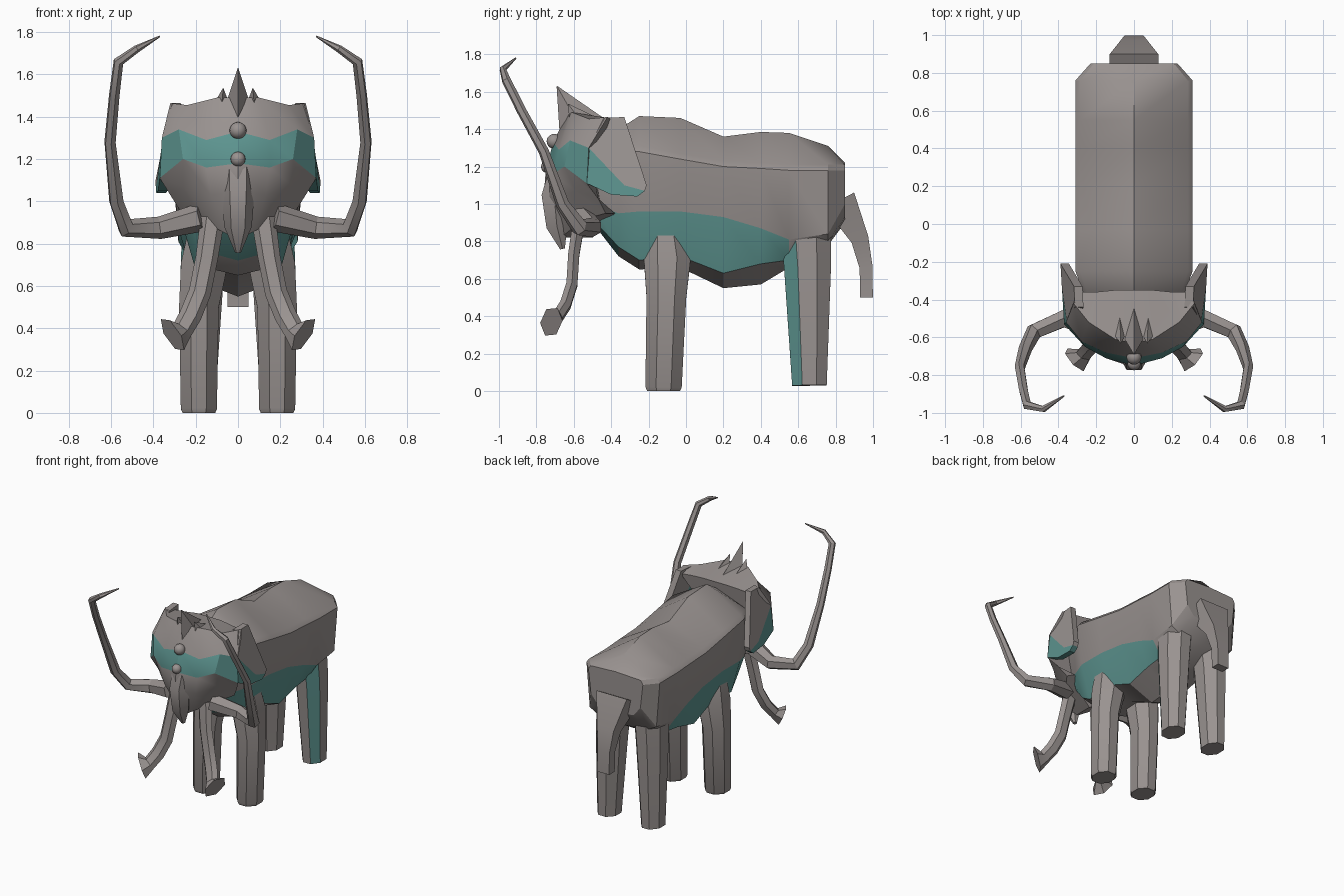
import bpy
import bmesh
from math import cos, sin, pi, radians
from mathutils import Vector

default_cube = bpy.data.objects.get("Cube")
if default_cube:
    bpy.data.objects.remove(default_cube, do_unlink=True)


def make_material(name, red, green, blue):
    material = bpy.data.materials.new(name)
    material.use_nodes = True
    colour = (red, green, blue, 1)
    material.diffuse_color = colour
    shader = material.node_tree.nodes["Principled BSDF"]
    shader.inputs["Base Color"].default_value = colour
    shader.inputs["Roughness"].default_value = 0.9
    return material


HIDE = make_material("warm grey hide", .32, .29, .28)
TEAL = make_material("teal paint", .11, .30, .28)
GREY_SLOT, TEAL_SLOT = range(2)


def finish(name, mesh_builder):
    """Turn a bmesh into a shaded object with both materials."""
    bmesh.ops.recalc_face_normals(mesh_builder, faces=mesh_builder.faces)
    mesh = bpy.data.meshes.new(name)
    mesh_builder.to_mesh(mesh)
    mesh_builder.free()
    mesh.materials.append(HIDE)
    mesh.materials.append(TEAL)
    part = bpy.data.objects.new(name, mesh)
    bpy.context.collection.objects.link(part)
    bpy.ops.object.select_all(action="DESELECT")
    part.select_set(True)
    bpy.context.view_layer.objects.active = part
    bpy.ops.object.shade_smooth_by_angle(angle=radians(28))
    return part


def loft(name, rings, closed=True, is_teal=lambda row, column: False):
    """Skin a list of point rings, then close whatever is left open."""
    builder = bmesh.new()
    rows = [[builder.verts.new(point) for point in ring] for ring in rings]
    count = len(rows[0])
    for row, (lower, upper) in enumerate(zip(rows, rows[1:])):
        for column in range(count if closed else count - 1):
            following = (column + 1) % count
            face = builder.faces.new((lower[column], lower[following],
                                      upper[following], upper[column]))
            face.material_index = TEAL_SLOT if is_teal(row, column) else GREY_SLOT
    bmesh.ops.holes_fill(builder, edges=builder.edges, sides=0)
    return finish(name, builder)


def tube(name, path, radii, sides, flat=(1, 1), phase=0.0):
    """Sweep a tapering polygon along a path without twisting it."""
    points = [Vector(point) for point in path]
    last = len(points) - 1
    across, previous, rings = None, None, []
    for index, (point, radius) in enumerate(zip(points, radii)):
        tangent = (points[min(index + 1, last)] - points[max(index - 1, 0)]).normalized()
        if across is None:
            across = Vector((0, 1, 0)).cross(tangent).normalized()
        else:
            across = previous.rotation_difference(tangent) @ across
        previous = tangent
        upward = tangent.cross(across)
        angles = [phase + 2 * pi * step / sides for step in range(sides)]
        rings.append([point + radius * (across * cos(angle) * flat[0] + upward * sin(angle) * flat[1])
                      for angle in angles])
    return loft(name, rings)


def mirrored(point, side):
    return (point[0] * side, point[1], point[2])


# Body stations: y, half width, ridge, shoulder, band top, band bottom, keel
stations = [
    (-.5, .2, 1.3, 1.2, 1, .92, .9),
    (-.36, .27, 1.4, 1.3, .95, .77, .72),
    (-.25, .31, 1.47, 1.3, .96, .7, .65),
    (-.03, .31, 1.46, 1.26, .96, .72, .66),
    (.2, .31, 1.36, 1.22, .93, .63, .55),
    (.4, .31, 1.385, 1.21, .87, .68, .57),
    (.55, .31, 1.38, 1.2, .81, .7, .66),
    (.76, .31, 1.31, 1.2, .84, .8, .78),
    (.85, .23, 1.22, 1.2, 1, .93, .9),
]


def body_ring(y, width, ridge, shoulder, band_top, band_bottom, keel):
    half = [(0, y, ridge), (width * .92, y, shoulder + .01), (width, y, shoulder - .02),
            (width * .91, y, band_top), (width * .67, y, band_bottom), (0, y, keel)]
    return half + [mirrored(point, -1) for point in half[-2:0:-1]]


def body_paint(row, column):
    side_band = column in (3, 6) and row < 6
    chest = column in (4, 5) and row < 1
    return side_band or chest


loft("body", [body_ring(*station) for station in stations], is_teal=body_paint)

# Head rows from crown to throat, each from the centre line outwards
head_rows = [
    [(0, -.35, 1.45), (.1, -.35, 1.45), (.2, -.36, 1.44), (.3, -.36, 1.43)],
    [(0, -.63, 1.49), (.1, -.61, 1.49), (.24, -.52, 1.455), (.32, -.42, 1.465)],
    [(0, -.71, 1.33), (.15, -.68, 1.29), (.28, -.62, 1.34), (.36, -.52, 1.3)],
    [(0, -.75, 1.18), (.15, -.71, 1.16), (.26, -.65, 1.2), (.37, -.53, 1.11)],
    [(0, -.76, 1.05), (.13, -.7, 1.03), (.26, -.59, 1.07), (.32, -.47, 1.03)],
    [(0, -.67, .82), (.08, -.62, .86), (.19, -.54, .92), (.27, -.43, .95)],
    [(0, -.5, .82), (.06, -.48, .85), (.15, -.42, .9), (.24, -.38, .95)],
]
head_strips = [[mirrored(point, -1) for point in row[:0:-1]] + row for row in head_rows]
loft("head", head_strips, closed=False, is_teal=lambda row, column: row == 2)

# Central snout, crown spike and brow beads
tube("snout", [(0, -.65, 1.2), (0, -.705, 1.04), (0, -.69, .88), (0, -.66, .76)],
     [.085, .078, .065, .015], 6)
tube("crown_spike", [(0, -.56, 1.4), (0, -.69, 1.63)], [.13, .002], 4, flat=(.6, 1))
for bead_name, y, z, size in (("upper_bead", -.705, 1.335, .04), ("lower_bead", -.74, 1.2, .035)):
    bead = bmesh.new()
    bmesh.ops.create_uvsphere(bead, u_segments=16, v_segments=10, radius=size)
    bmesh.ops.translate(bead, verts=bead.verts, vec=(0, y, z))
    finish(bead_name, bead)

# Ear outlines in side profile: grey upper flap and painted lower flap
ear_parts = {
    "upper_ear": [(-.52, 1.3), (-.44, 1.46), (-.33, 1.465), (-.21, 1.1), (-.22, 1.07), (-.33, 1.1)],
    "lower_ear": [(-.52, 1.3), (-.33, 1.1), (-.22, 1.07), (-.26, 1.04), (-.4, 1.05), (-.53, 1.11)],
}


def ear_ring(outline, side, thickness):
    """Lean the flap inwards towards its top and its front edge."""
    return [(side * (.39 - max(0, z - 1.25) * .3 + min(0, y + .2) * .06 - thickness), y, z)
            for y, z in outline]


for side_name, side in (("left", 1), ("right", -1)):

    def paired(name, path, radii, sides, **options):
        path = [mirrored(point, side) for point in path]
        return tube(side_name + "_" + name, path, radii, sides, **options)

    for ear_name, outline in ear_parts.items():
        painted = ear_name.startswith("lower")
        ear = loft(side_name + "_" + ear_name,
                   [ear_ring(outline, side, 0), ear_ring(outline, side, .045)])
        for face in ear.data.polygons:
            face.material_index = TEAL_SLOT if painted else GREY_SLOT

    # Small brow horn
    paired("brow_horn", [(.08, -.55, 1.42), (.07, -.63, 1.535)], [.08, .002], 4, flat=(.7, 1))

    # Long tusk sweeping out, forward and up
    paired("tusk", [(.17, -.56, .925), (.37, -.5, .875), (.53, -.57, .875), (.575, -.66, 1),
                    (.605, -.76, 1.28), (.585, -.88, 1.5), (.565, -.96, 1.66),
                    (.48, -.98, 1.72), (.37, -.91, 1.78)],
           [.068, .053, .046, .036, .028, .026, .025, .018, .004], 6)

    # Hanging trunk with a flared tip
    paired("trunk", [(.12, -.57, .92), (.148, -.6, .73), (.18, -.61, .57), (.225, -.645, .46),
                     (.265, -.69, .39), (.31, -.72, .37)],
           [.05, .046, .046, .046, .045, .085], 6, flat=(1.15, .75))

    # Eight-sided legs
    paired("front_leg", [(.185, -.12, 0), (.185, -.12, .02), (.185, -.105, .5),
                         (.16, -.1, .7), (.15, -.11, .84)],
           [.095, .105, .115, .135, .11], 8, flat=(.88, 1), phase=pi / 8)
    hind_leg = paired("hind_leg", [(.185, .66, .03), (.17, .65, .65), (.155, .64, .86)],
                      [.1, .135, .145], 8, flat=(.82, 1), phase=pi / 8)
    # Painted stripe down the outer front facet
    for face in hind_leg.data.polygons:
        if face.normal.y < -.4 and face.normal.x * side > .4:
            face.material_index = TEAL_SLOT

# Drooping tail
tube("tail", [(0, .82, 1.02), (0, .93, .81), (0, .963, .66), (0, .965, .5)],
     [.14, .075, .055, .053], 4, flat=(1.3, .9), phase=pi / 4)
